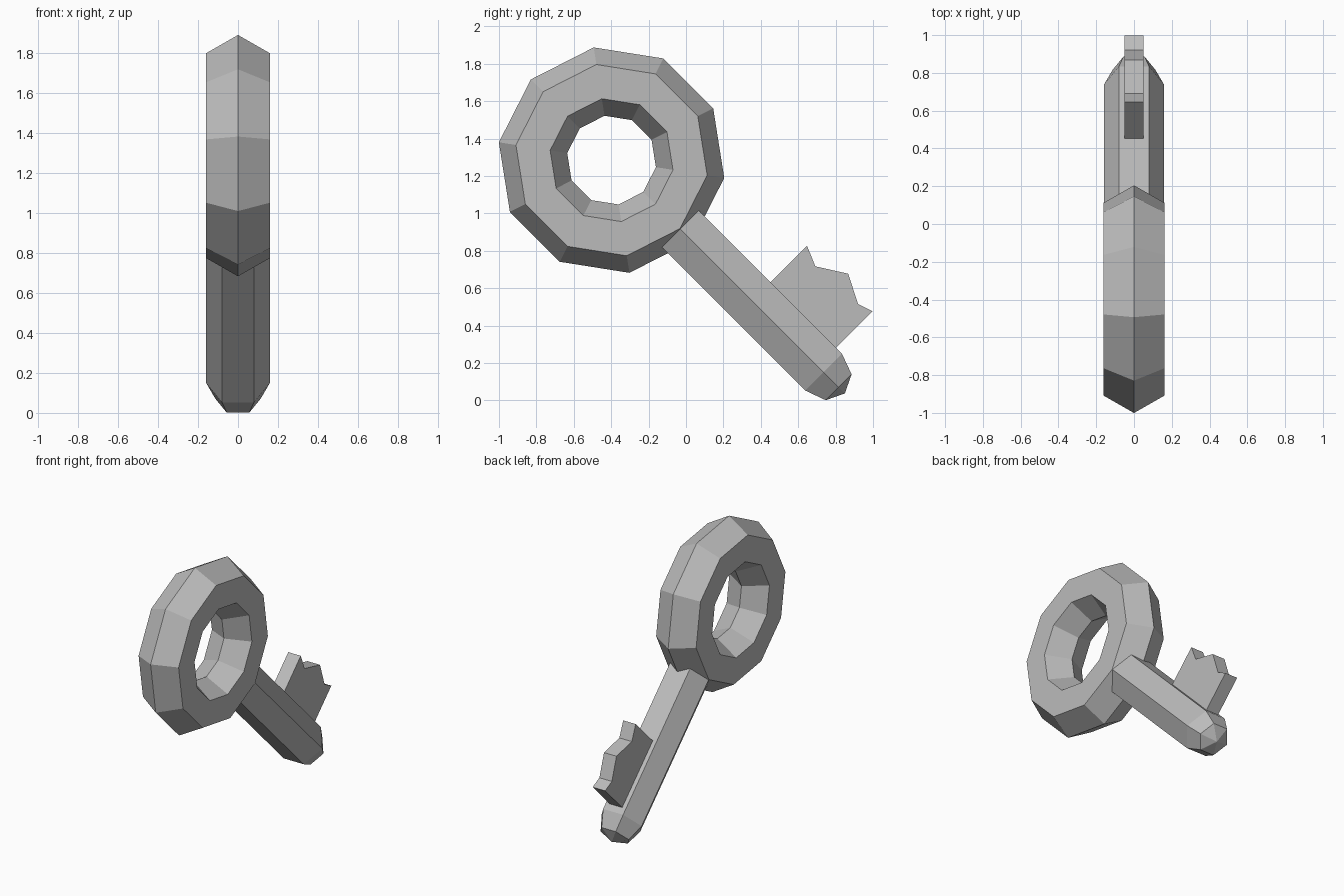
import bpy, bmesh
from math import cos, sin, pi, sqrt
from mathutils import Matrix, Vector

if "Cube" in bpy.data.objects:
    bpy.data.objects.remove(bpy.data.objects["Cube"], do_unlink=True)

metal = bpy.data.materials.new("grey metal")
metal.use_nodes = True
GREY = (0.5, 0.5, 0.5, 1)
metal.diffuse_color = GREY
metal.node_tree.nodes["Principled BSDF"].inputs["Base Color"].default_value = GREY

# Key frame: local x runs down the shaft, y towards the bit, z is thickness;
# the origin is the centre of the bow
s = sqrt(0.5)
FRAME = Matrix(((0, 0, 1, 0), (s, s, 0, -0.398), (-s, s, 0, 1.285), (0, 0, 0, 1)))


def finish(name, bm):
    bmesh.ops.remove_doubles(bm, verts=bm.verts, dist=1e-4)
    bmesh.ops.recalc_face_normals(bm, faces=bm.faces)
    mesh = bpy.data.meshes.new(name)
    bm.to_mesh(mesh)
    bm.free()
    mesh.materials.append(metal)
    obj = bpy.data.objects.new(name, mesh)
    obj.matrix_world = FRAME
    bpy.context.collection.objects.link(obj)


def lathe(name, points, axis, steps, closed):
    """Spin a profile around an axis through the origin."""
    bm = bmesh.new()
    verts = [bm.verts.new(p) for p in points]
    edges = [bm.edges.new(pair) for pair in zip(verts, verts[1:])]
    if closed:
        edges.append(bm.edges.new((verts[-1], verts[0])))
    bmesh.ops.spin(bm, geom=verts + edges, cent=(0, 0, 0), axis=axis,
                   angle=2 * pi, steps=steps)
    finish(name, bm)


# Bow: ten-sided ring with a hexagonal section
section = [(0.425 + 0.185 * cos(k * pi / 3), 0, 0.185 * sin(k * pi / 3)) for k in range(6)]
lathe("bow_ring", section, (0, 0, 1), 10, True)

# Shaft: hexagonal rod with a faceted round tip
R, START, END = 0.16, 0.52, 1.604
rod = [(START, 0, 0), (START, 0, R), (END, 0, R), (END + R * s, 0, R * s), (END + R, 0, 0)]
lathe("shaft", rod, (1, 0, 0), 6, False)

# Bit: notched plate standing on the shaft
outline = [(1.063, 0.1), (1.558, 0.1), (1.558, 0.415), (1.476, 0.388),
           (1.324, 0.465), (1.172, 0.369), (1.063, 0.415)]
bm = bmesh.new()
plate = bm.faces.new([bm.verts.new((x, y, -0.05)) for x, y in outline])
top = bmesh.ops.extrude_face_region(bm, geom=[plate], use_keep_orig=True)["geom"]
bmesh.ops.translate(bm, vec=Vector((0, 0, 0.1)),
                    verts=[v for v in top if isinstance(v, bmesh.types.BMVert)])
finish("key_bit", bm)
